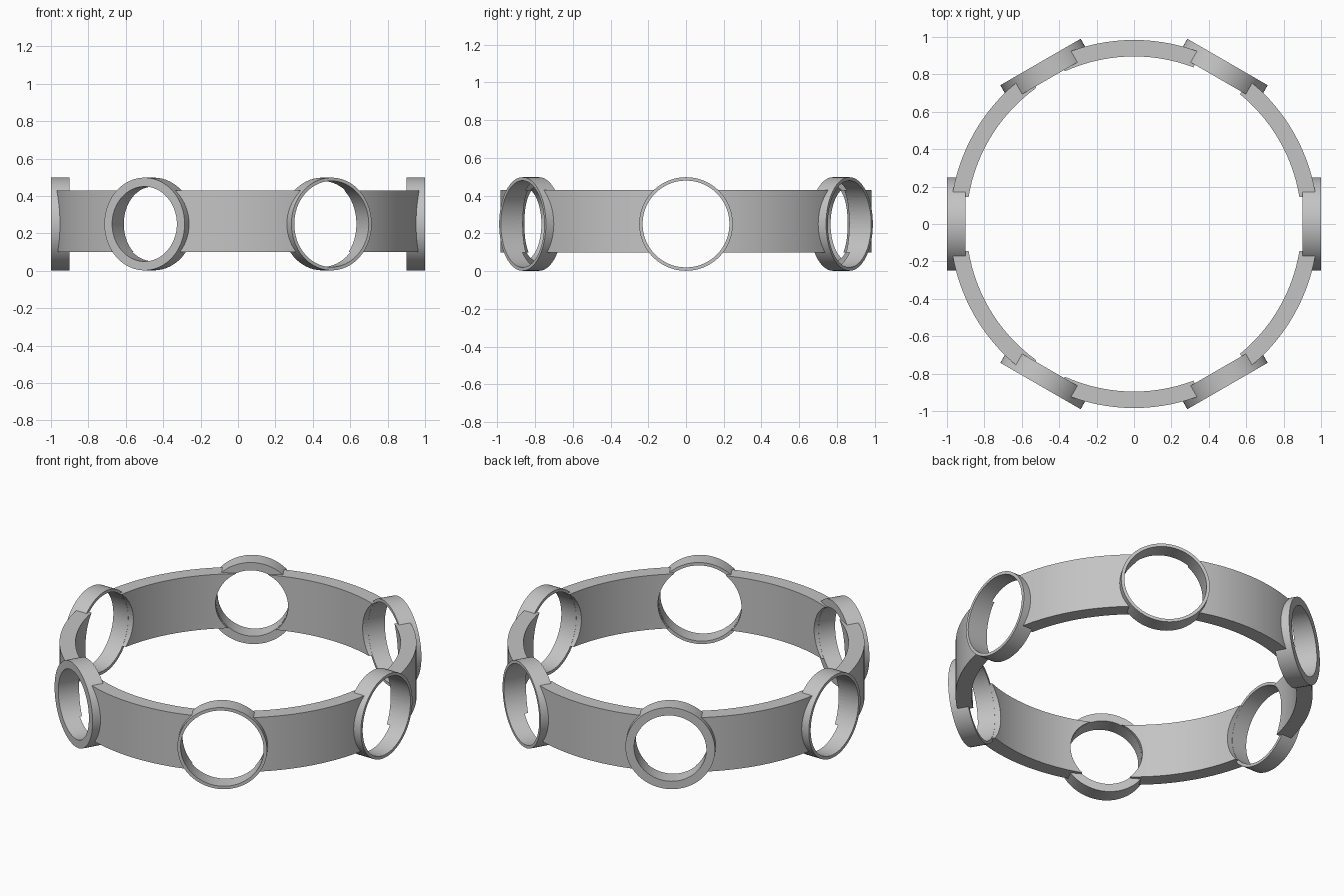
import bpy, bmesh, math
from mathutils import Matrix

if "Cube" in bpy.data.objects:
    bpy.data.objects.remove(bpy.data.objects["Cube"])

SEG = 64
MID_Z = 0.25

grey = bpy.data.materials.new("light_grey")
grey.diffuse_color = (0.55, 0.55, 0.55, 1)
grey.use_nodes = True
grey.node_tree.nodes["Principled BSDF"].inputs["Base Color"].default_value = grey.diffuse_color


def tube(name, r_in, r_out, lo, hi, seg, matrix=Matrix()):
    """Hollow cylinder along local z; a solid one when r_in is 0."""
    bm = bmesh.new()
    corners = [(r_in, lo), (r_out, lo), (r_out, hi), (r_in, hi)]
    verts = [bm.verts.new((r, 0, z)) for r, z in corners]
    edges = [bm.edges.new((verts[i], verts[(i + 1) % 4])) for i in range(4)]
    bmesh.ops.spin(bm, geom=verts + edges, axis=(0, 0, 1), cent=(0, 0, 0),
                   steps=seg, angle=math.tau, use_duplicate=False)
    bmesh.ops.remove_doubles(bm, verts=bm.verts, dist=1e-5)
    bmesh.ops.recalc_face_normals(bm, faces=bm.faces)
    bm.transform(matrix)
    mesh = bpy.data.meshes.new(name)
    bm.to_mesh(mesh)
    bm.free()
    mesh.materials.append(grey)
    obj = bpy.data.objects.new(name, mesh)
    bpy.context.collection.objects.link(obj)
    return obj


def smooth(obj):
    bpy.ops.object.select_all(action='DESELECT')
    obj.select_set(True)
    bpy.context.view_layer.objects.active = obj
    bpy.ops.object.shade_smooth_by_angle(angle=math.radians(30))


# Curved band joining the rings
band = tube("band", 0.896, 0.984, 0.10, 0.43, 120)
smooth(band)

# Six short tubes facing outwards, two of them with a thicker wall
for angle in range(0, 360, 60):
    bore = 0.20 if angle in (120, 240) else 0.23
    place = (Matrix.Translation((0, 0, MID_Z))
             @ Matrix.Rotation(math.radians(angle), 4, 'Z')
             @ Matrix.Rotation(math.pi / 2, 4, 'Y'))
    smooth(tube(f"ring_{angle}", bore, 0.248, 0.90, 1.0, SEG, place))

    # Bore opening through the band
    cutter = tube(f"bore_cutter_{angle}", 0, bore + 0.001, 0.7, 1.1, SEG, place)
    cutter.hide_render = True
    cutter.hide_viewport = True
    cut = band.modifiers.new(f"bore_{angle}", 'BOOLEAN')
    cut.operation = 'DIFFERENCE'
    cut.solver = 'EXACT'
    cut.object = cutter
